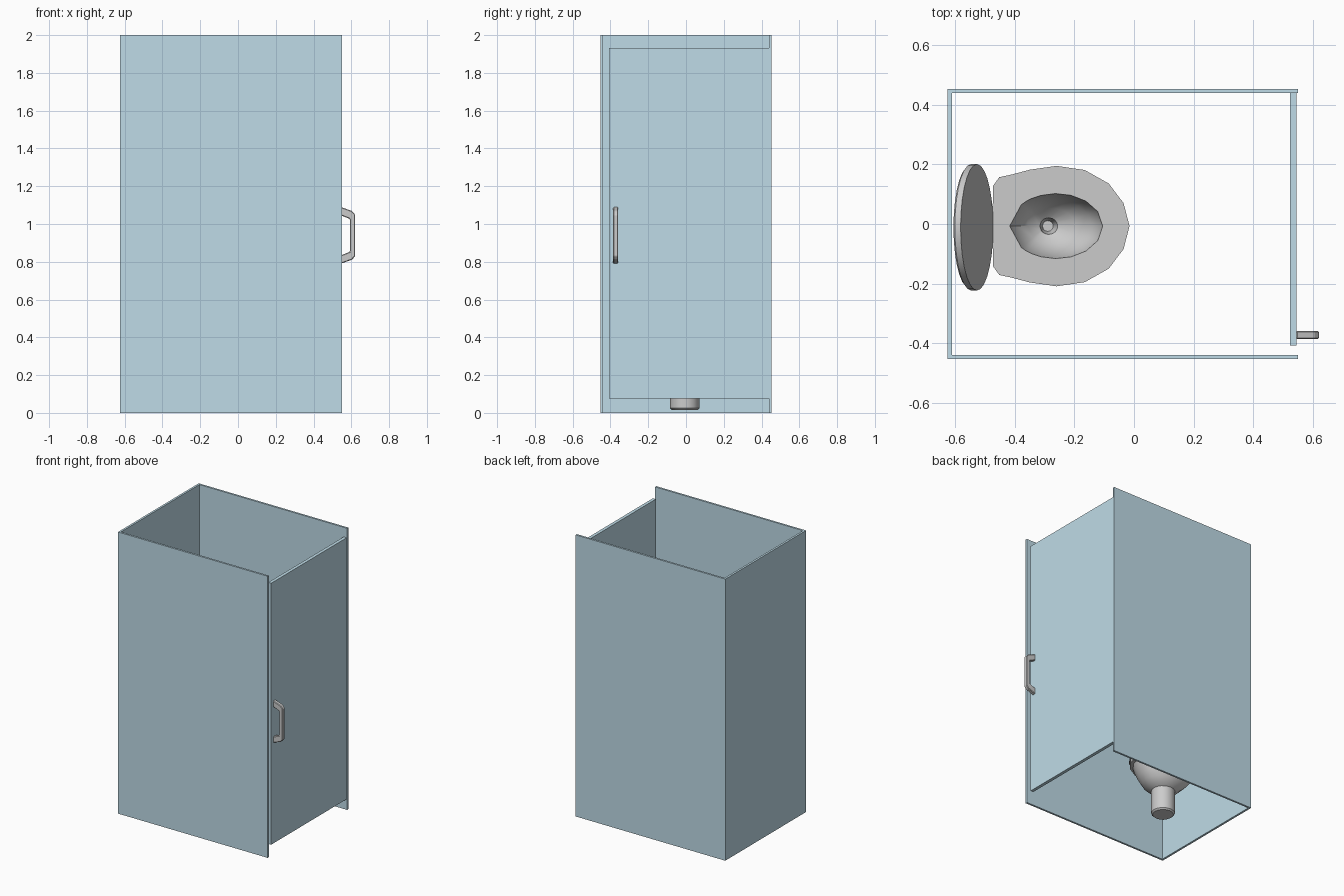
import bpy, bmesh, math
from mathutils import Vector

if "Cube" in bpy.data.objects:
    bpy.data.objects.remove(bpy.data.objects["Cube"])

blue = bpy.data.materials.new("panel_blue")
blue.diffuse_color = (0.52, 0.71, 0.80, 1)
blue.use_nodes = True
blue.node_tree.nodes["Principled BSDF"].inputs["Base Color"].default_value = blue.diffuse_color


def finish(name, bm, mat=None):
    bmesh.ops.recalc_face_normals(bm, faces=bm.faces)
    me = bpy.data.meshes.new(name)
    bm.to_mesh(me)
    bm.free()
    ob = bpy.data.objects.new(name, me)
    bpy.context.collection.objects.link(ob)
    if mat:
        me.materials.append(mat)
    return ob


def extrude(name, points, offset, mat=None):
    """Close a flat outline and extrude it along offset."""
    bm = bmesh.new()
    face = bm.faces.new([bm.verts.new(p) for p in points])
    new = bmesh.ops.extrude_face_region(bm, geom=[face])["geom"]
    verts = [v for v in new if isinstance(v, bmesh.types.BMVert)]
    bmesh.ops.translate(bm, verts=verts, vec=offset)
    return finish(name, bm, mat)


def loft(name, rings):
    """Skin a list of equal-length rings and cap both ends."""
    bm = bmesh.new()
    loops = [[bm.verts.new(p) for p in r] for r in rings]
    n = len(rings[0])
    for a, b in zip(loops, loops[1:]):
        for i in range(n):
            j = (i + 1) % n
            bm.faces.new((a[i], a[j], b[j], b[i]))
    bm.faces.new(loops[0])
    bm.faces.new(loops[-1])
    return finish(name, bm)


def smooth(ob, angle):
    bpy.ops.object.select_all(action='DESELECT')
    bpy.context.view_layer.objects.active = ob
    ob.select_set(True)
    bpy.ops.object.shade_smooth_by_angle(angle=math.radians(angle))


# three cabin walls as one U-shaped plan
half = [(0.55, 0.453), (-0.626, 0.453)]
inner = [(-0.611, 0.439), (0.55, 0.439)]
plan = (half + [(x, -y) for x, y in reversed(half)]
        + [(x, -y) for x, y in reversed(inner)] + inner)
extrude("cabin_walls", [(x, y, 0) for x, y in plan], (0, 0, 2), blue)

# door panel, hinged on the far side wall
extrude("door", [(0.523, -0.408, 0.075), (0.546, -0.408, 0.075),
                 (0.546, 0.439, 0.075), (0.523, 0.439, 0.075)], (0, 0, 1.857), blue)

# door pull handle, mirrored about its middle height
mid = 0.94
outer = [(0.544, 0.15), (0.604, 0.129), (0.62, 0.11)]
bore = [(0.592, 0.087), (0.544, 0.106)]
prof = (outer + [(x, -z) for x, z in reversed(outer)]
        + [(x, -z) for x, z in reversed(bore)] + bore)
handle = extrude("door_handle", [(x, -0.386, mid + z) for x, z in prof], (0, 0.027, 0))
bev = handle.modifiers.new("soft_edges", 'BEVEL')
bev.width = 0.004
bev.segments = 1

# toilet bowl: rim outline blended down to a round foot
C = Vector((-0.255, -0.007))
side = [(-0.015, 0), (-0.035, 0.077), (-0.085, 0.143), (-0.165, 0.188), (-0.26, 0.202),
        (-0.35, 0.189), (-0.41, 0.173), (-0.452, 0.164), (-0.473, 0.135), (-0.475, 0)]
outline = [Vector((x, y + C.y)) for x, y in side + [(x, -y) for x, y in side[-2:0:-1]]]


def blend(t, z, r=0.078):
    out = []
    for p in outline:
        c = C + (p - C).normalized() * r
        out.append((*c.lerp(p, t), z))
    return out


def ellipse(a, b, z, shift=0):
    out = []
    for p in outline:
        d = p - C
        k = math.atan2(d.y / b, d.x / a)
        out.append((-0.261 + shift + a * math.cos(k), C.y + b * math.sin(k), z))
    return out


rings = [blend(0, 0.015, 0.068), blend(0, 0.025), blend(0, 0.19)]
rings += [blend(t, z) for t, z in [(0.2, 0.205), (0.42, 0.235), (0.6, 0.275),
                                   (0.74, 0.32), (0.83, 0.36), (0.97, 0.362), (0.97, 0.388),
                                   (0.93, 0.39), (0.93, 0.394), (1, 0.396), (1, 0.42)]]
rings += [ellipse(0.156, 0.109, 0.42), ellipse(0.15, 0.104, 0.39), ellipse(0.125, 0.088, 0.34, -0.005),
          ellipse(0.08, 0.06, 0.295, -0.015), ellipse(0.03, 0.028, 0.27, -0.025),
          ellipse(0.018, 0.018, 0.22, -0.028)]
smooth(loft("toilet_bowl", rings), 40)

# raised oval lid leaning back against the wall
lean = math.radians(13.5)
up = Vector((-math.sin(lean), 0, math.cos(lean)))
back = Vector((-math.cos(lean), 0, -math.sin(lean)))
base = Vector((-0.472, -0.011, 0.415))


def oval(s, depth, n=28):
    return [base + up * (0.235 + 0.235 * s * math.cos(2 * math.pi * i / n))
            + Vector((0, 0.212 * s * math.sin(2 * math.pi * i / n), 0))
            + back * depth for i in range(n)]


smooth(loft("toilet_lid", [oval(1, 0), oval(1, 0.02), oval(0.96, 0.027)]), 30)
